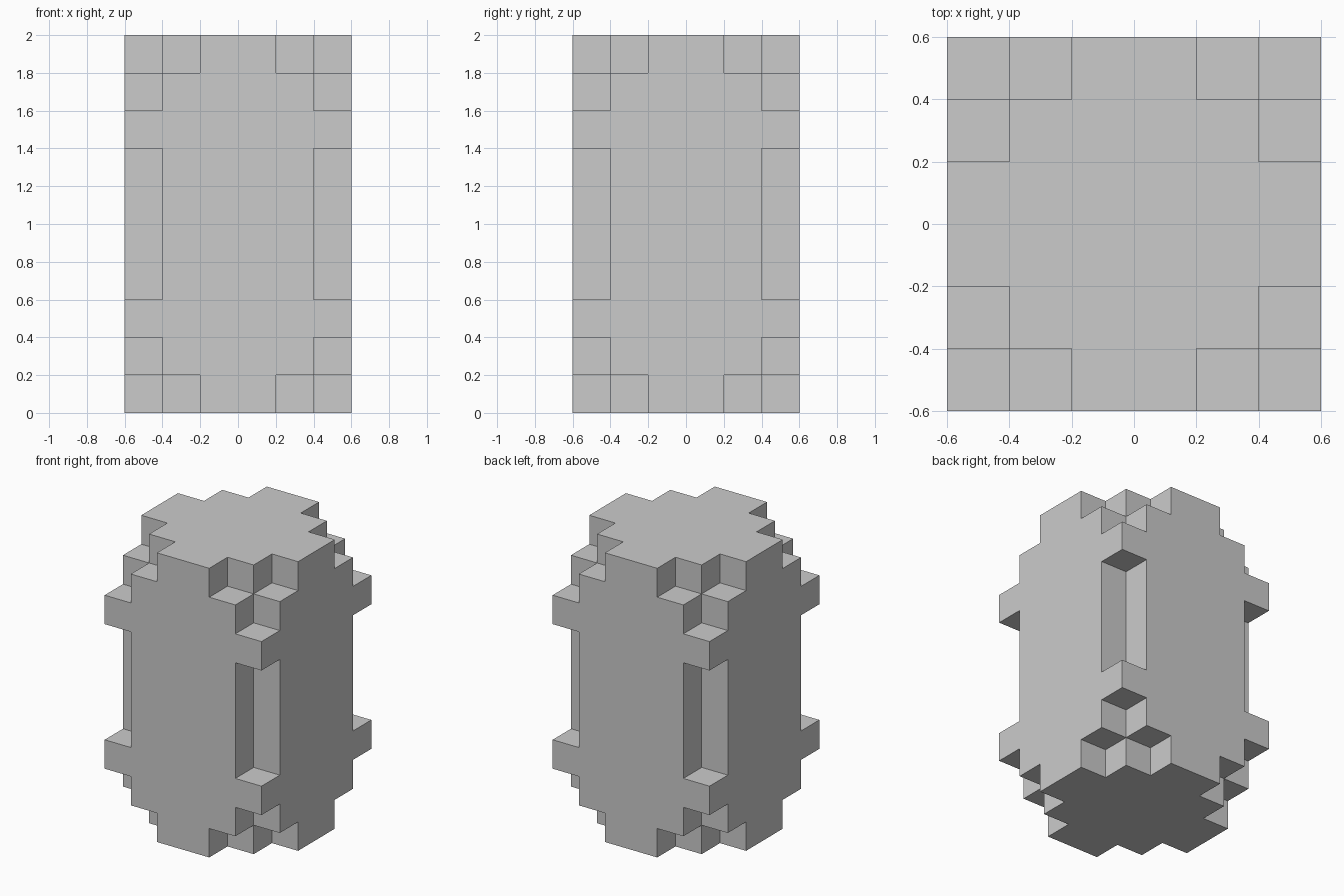
import bpy, bmesh, math
from mathutils import Vector

if "Cube" in bpy.data.objects:
    bpy.data.objects.remove(bpy.data.objects["Cube"])

CELL = 0.2
SIZE = (6, 6, 10)


def from_end(i, n):
    return min(i, n - 1 - i)


def solid(c):
    """True where the stepped block is filled."""
    if any(not 0 <= c[a] < SIZE[a] for a in range(3)):
        return False
    d = [from_end(c[a], SIZE[a]) for a in range(3)]
    # corner notches: the corner cell and its three neighbours
    if sum(d) <= 1:
        return False
    # long slots in the four upright edges
    if d[0] == 0 and d[1] == 0 and d[2] >= 3:
        return False
    return True


# Body: skin of the filled cells
bm = bmesh.new()
for x in range(SIZE[0]):
    for y in range(SIZE[1]):
        for z in range(SIZE[2]):
            if not solid((x, y, z)):
                continue
            for axis in range(3):
                for s in (-1, 1):
                    n = Vector((0, 0, 0))
                    n[axis] = s
                    if solid((x + int(n.x), y + int(n.y), z + int(n.z))):
                        continue
                    u = Vector((0, 0, 0))
                    u[(axis + 1) % 3] = 1
                    v = n.cross(u)
                    mid = Vector((x - 2.5, y - 2.5, z + 0.5)) + n * 0.5
                    bm.faces.new([bm.verts.new((mid + u * a * 0.5 + v * b * 0.5) * CELL)
                                  for a, b in ((-1, -1), (1, -1), (1, 1), (-1, 1))])

# Weld, then merge flat areas into single faces
bmesh.ops.remove_doubles(bm, verts=bm.verts, dist=1e-4)
bmesh.ops.dissolve_limit(bm, angle_limit=math.radians(1), verts=bm.verts, edges=bm.edges)
bmesh.ops.recalc_face_normals(bm, faces=bm.faces)

mesh = bpy.data.meshes.new("stepped_block")
bm.to_mesh(mesh)
bm.free()
bpy.context.collection.objects.link(bpy.data.objects.new("stepped_block", mesh))
